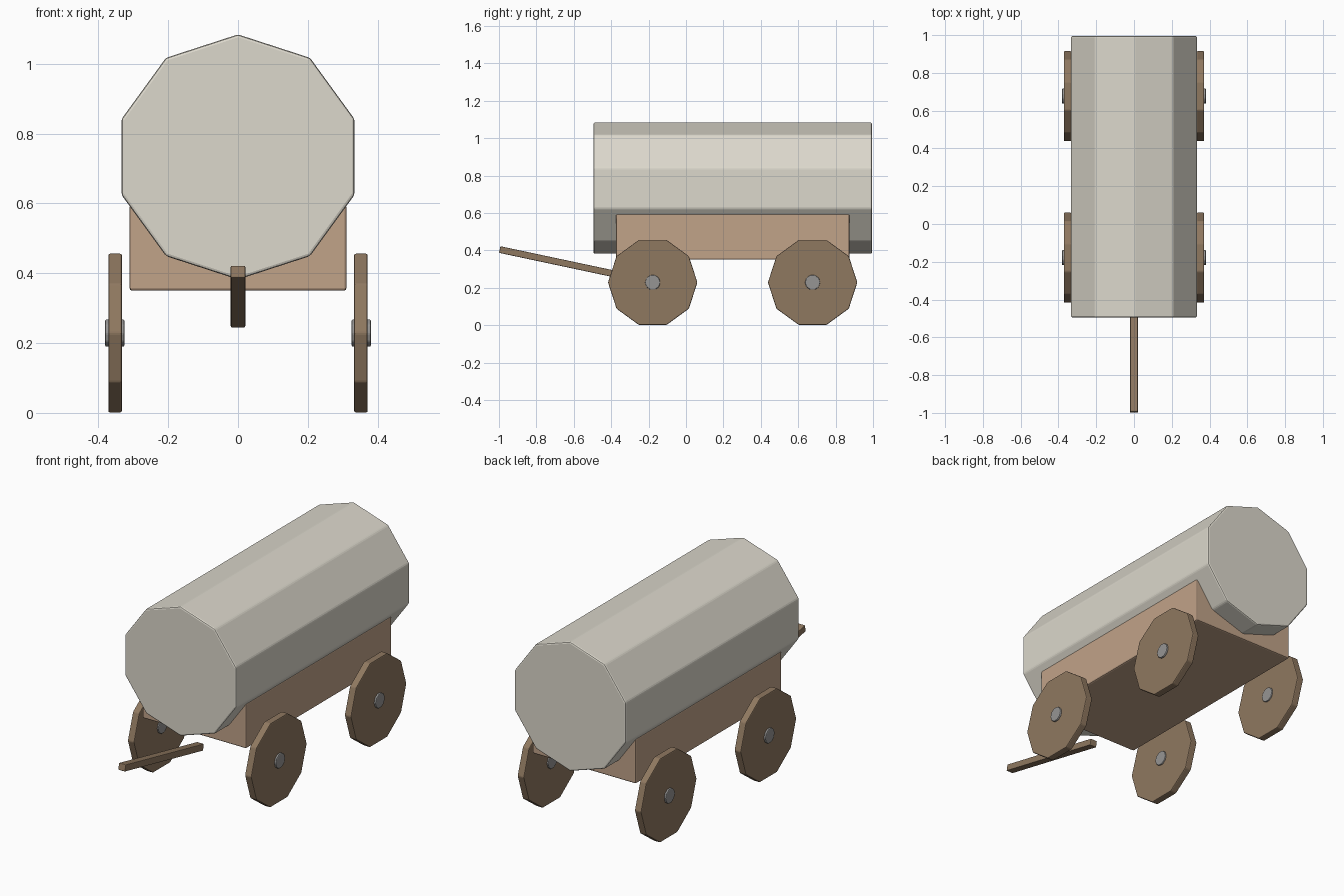
import bpy
from math import radians, pi

cube = bpy.data.objects.get("Cube")
if cube:
    bpy.data.objects.remove(cube, do_unlink=True)


def material(name, srgb):
    colour = [(c / 255 / 12.92) if c < 11 else ((c / 255 + 0.055) / 1.055) ** 2.4 for c in srgb]
    mat = bpy.data.materials.new(name)
    mat.use_nodes = True
    mat.diffuse_color = (*colour, 1)
    mat.node_tree.nodes["Principled BSDF"].inputs["Base Color"].default_value = (*colour, 1)
    return mat


canvas = material("cream canvas", (220, 216, 204))
light_wood = material("light wood", (193, 163, 137))
dark_wood = material("dark wood", (143, 120, 96))
metal = material("grey metal", (150, 149, 148))


def finish(name, mat, bevel):
    """Name and colour the active object and soften its edges."""
    obj = bpy.context.object
    obj.name = name
    obj.data.materials.append(mat)
    mod = obj.modifiers.new("soft edges", "BEVEL")
    mod.width = bevel
    mod.segments = 2
    mod.limit_method = "ANGLE"
    mod.angle_limit = radians(30)
    return obj


def box(name, size, location, mat, bevel, tilt=0):
    bpy.ops.mesh.primitive_cube_add(size=1, location=location)
    obj = bpy.context.object
    obj.scale = size
    bpy.ops.object.transform_apply(location=False, rotation=False, scale=True)
    obj.rotation_euler.x = tilt
    return finish(name, mat, bevel)


def drum(name, radius, depth, location, rotation, mat, bevel):
    """Ten-sided cylinder."""
    bpy.ops.mesh.primitive_cylinder_add(vertices=10, radius=radius, depth=depth,
                                        location=location, rotation=rotation)
    return finish(name, mat, bevel)


# Cover: a decagonal drum lying along y with a corner on top
drum("canvas_cover", 0.351, 1.49, (0, 0.25, 0.733), (pi / 2, 0, 0), canvas, 0.008)

# Wagon bed
box("wagon_bed", (0.622, 1.25, 0.246), (0, 0.25, 0.473), light_wood, 0.008)

# Sloping tongue
box("tongue", (0.042, 0.687, 0.036), (0, -0.66, 0.333), dark_wood, 0.004, radians(-12))

# Wheels and hubs, corners pointing fore and aft
for side, sign in (("left", 1), ("right", -1)):
    for end, y in (("front", -0.178), ("rear", 0.677)):
        turn = (0, pi / 2, 0)
        drum(f"{end}_{side}_wheel", 0.239, 0.039, (sign * 0.352, y, 0.2285), turn, dark_wood, 0.005)
        drum(f"{end}_{side}_hub", 0.041, 0.056, (sign * 0.353, y, 0.2285), turn, metal, 0.005)
